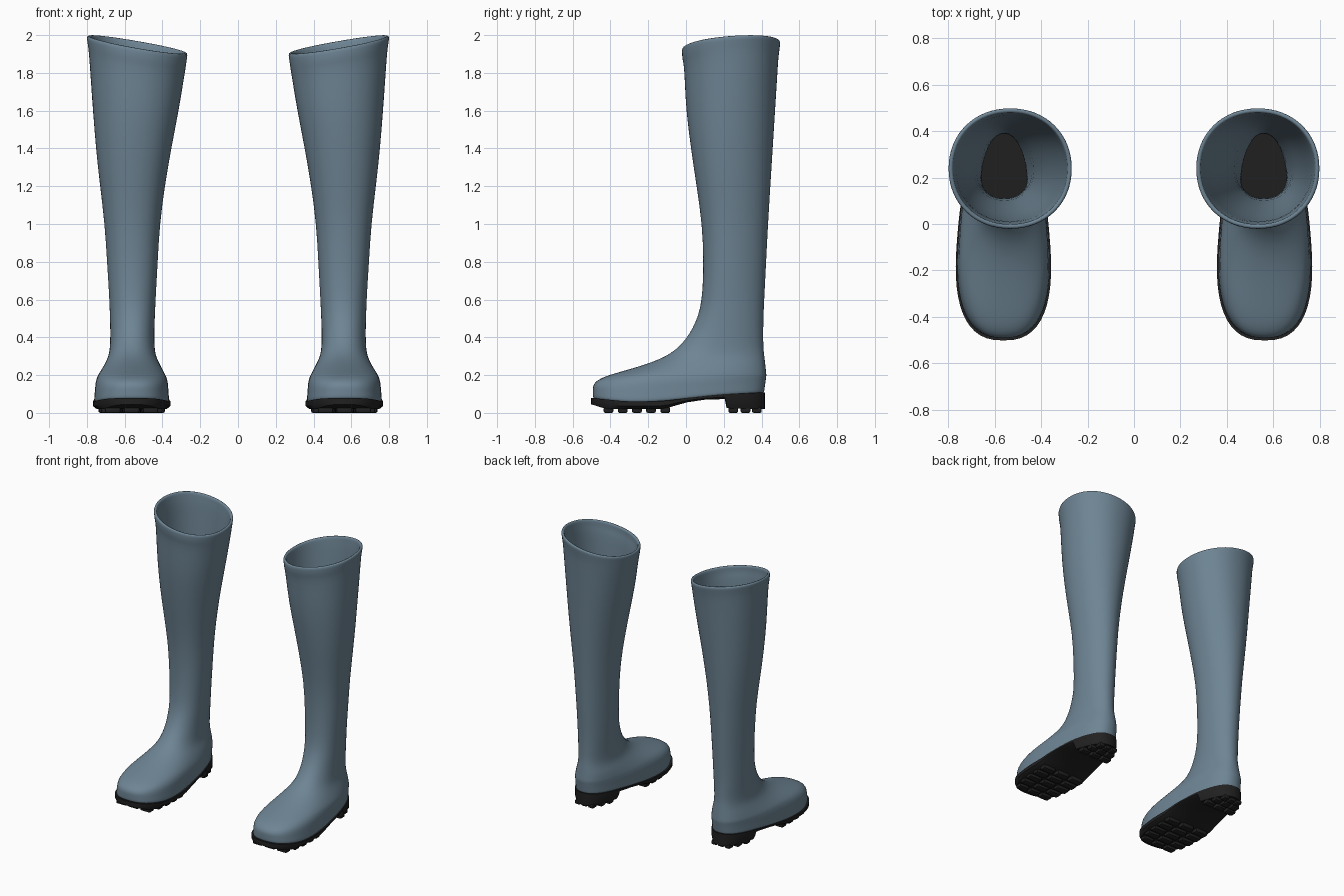
import bpy, bmesh, math
from mathutils import Matrix

if "Cube" in bpy.data.objects:
    bpy.data.objects.remove(bpy.data.objects["Cube"], do_unlink=True)


def material(name, colour):
    m = bpy.data.materials.new(name)
    m.use_nodes = True
    m.diffuse_color = colour
    m.node_tree.nodes["Principled BSDF"].inputs["Base Color"].default_value = colour
    return m


blue = material("slate blue rubber", (0.155, 0.232, 0.295, 1))
black = material("black rubber", (0.015, 0.015, 0.015, 1))

# Shaft and foot profiles, each as (height, position)
FRONT = [(.09, -.495), (.15, -.495), (.17, -.48), (.185, -.45), (.2, -.41), (.22, -.34),
         (.25, -.235), (.28, -.15), (.31, -.09), (.35, -.035), (.42, .02), (.48, .05),
         (.55, .075), (.65, .088), (.8, .092), (1, .085), (1.2, .055), (1.4, .025),
         (1.6, 0), (1.86, -.012), (1.9, -.024), (1.95, -.022)]
BACK = [(.09, .415), (.2, .428), (.35, .41), (.5, .41), (1, .435), (1.4, .46), (1.86, .49), (1.95, .502)]
INNER = [(.09, .37), (.17, .375), (.2, .385), (.25, .41), (.3, .435), (.37, .445), (.6, .437),
         (1, .415), (1.2, .388), (1.4, .353), (1.6, .315), (1.86, .277), (1.95, .265)]
OUTER = [(.09, .757), (.17, .75), (.2, .74), (.25, .71), (.3, .685), (.37, .675), (.6, .68),
         (1, .705), (1.2, .73), (1.4, .753), (1.6, .77), (1.86, .79), (1.95, .803)]
ROUND = [(.09, 2.5), (.2, 2.4), (.35, 2.1), (1, 2.1), (1.95, 2.1)]
EGG = [(.09, .2), (.17, .16), (.25, .06), (.4, .05), (.7, .16), (1.2, .1), (1.8, 0)]
LEVELS = [.09, .11, .13, .15, .17, .185, .2, .22, .25, .28, .31, .35, .42, .48, .55, .65, .8,
          1, 1.2, 1.4, 1.6, 1.75, 1.86, 1.89, 1.93, 1.95]

# Sole edges seen from the side, as (y, height)
SOLE_TOP = [(-.5, .075), (-.3, .055), (-.1, .06), (0, .075), (.2, .095), (.42, .105)]
SOLE_BOTTOM = [(-.5, .045), (-.42, .02), (-.12, .02), (0, .055), (.1, .07), (.205, .073),
               (.215, .025), (.42, .02)]
SEGMENTS = 32


def lerp(table, v):
    """Piecewise linear lookup, clamped at both ends."""
    if v <= table[0][0]:
        return table[0][1]
    for (a, p), (b, q) in zip(table, table[1:]):
        if v <= b:
            return p + (q - p) * (v - a) / (b - a)
    return table[-1][1]


def power(v, e):
    return math.copysign(abs(v) ** e, v)


def finish(bm, name, mat, smooth_angle):
    mesh = bpy.data.meshes.new(name)
    bm.to_mesh(mesh)
    bm.free()
    mesh.materials.append(mat)
    obj = bpy.data.objects.new(name, mesh)
    bpy.context.collection.objects.link(obj)
    bpy.ops.object.select_all(action="DESELECT")
    obj.select_set(True)
    bpy.context.view_layer.objects.active = obj
    bpy.ops.object.shade_smooth_by_angle(angle=math.radians(smooth_angle))
    return obj


def ring(z, side):
    """Egg-shaped cross-section of the boot at one height."""
    front, back, inner, outer = (lerp(t, z) for t in (FRONT, BACK, INNER, OUTER))
    e, egg = 2 / lerp(ROUND, z), lerp(EGG, z)
    foot = max(0, 1 - (z - .09) / .1)
    cuff = min(1, max(0, (z - 1.5) / .4))
    for k in range(SEGMENTS):
        t = math.tau * k / SEGMENTS
        c, s = power(math.cos(t), e), power(math.sin(t), e)
        x = (inner + outer) / 2 + (outer - inner) / 2 * c * (1 - egg * s)
        y = (front + back) / 2 + (back - front) / 2 * s
        lift = foot * (lerp(SOLE_TOP, y) - .09) + cuff * (.045 * c + .018 * s)
        yield side * x, y, z + lift


def boot_shell(side, name):
    bm = bmesh.new()
    rows = [[bm.verts.new(p) for p in ring(z, side)] for z in LEVELS]
    for low, high in zip(rows, rows[1:]):
        for k in range(SEGMENTS):
            n = (k + 1) % SEGMENTS
            quad = [low[k], low[n], high[n], high[k]]
            bm.faces.new(quad if side > 0 else quad[::-1])
    obj = finish(bm, name, blue, 180)
    wall = obj.modifiers.new("wall", "SOLIDIFY")
    wall.thickness = .02
    wall.offset = -1
    soft = obj.modifiers.new("soft", "SUBSURF")
    soft.levels = soft.render_levels = 1


def half_width(y):
    s = max(-1, min(1, (y + .042) / .46))
    n = 2.5
    return .196 * (1 - abs(s) ** n) ** (1 / n) * (1 - .2 * s) + .002


def boot_sole(side, name):
    centre = side * .563
    bm = bmesh.new()
    stations = [-.042 - .46 * math.cos(math.pi * k / 30) for k in range(31)] + [.205, .215]
    loops = []
    for y in sorted(stations):
        w, top, low = half_width(y), lerp(SOLE_TOP, y) + .004, lerp(SOLE_BOTTOM, y)
        mid = low + (top - low) * .4
        half = [(w * .9, low), (w, mid), (w, top)]
        section = half + [(-x, z) for x, z in reversed(half)]
        loops.append([bm.verts.new((centre + x, y, z)) for x, z in section])
    for a, b in zip(loops, loops[1:]):
        for k in range(6):
            n = (k + 1) % 6
            bm.faces.new((a[k], a[n], b[n], b[k]))
    bm.faces.new(loops[0])
    bm.faces.new(loops[-1][::-1])
    bmesh.ops.recalc_face_normals(bm, faces=bm.faces)
    finish(bm, name, black, 40)


def boot_tread(side, name):
    centre = side * .563
    bm = bmesh.new()
    rows = [-.41 + .075 * k for k in range(5)] + [.25, .315, .375]
    for y in rows:
        w = half_width(y) * .92
        for k in range(3):
            x = centre + (k - 1) * w * .66
            place = Matrix.Translation((x, y, .016)) @ Matrix.Diagonal((w * .54, .052, .032, 1))
            bmesh.ops.create_cube(bm, size=1, matrix=place)
    bmesh.ops.bevel(bm, geom=bm.edges[:], offset=.009, segments=2, affect="EDGES", profile=.5)
    finish(bm, name, black, 40)


for side, word in ((1, "left"), (-1, "right")):
    boot_shell(side, word + "_boot_shell")
    boot_sole(side, word + "_boot_sole")
    boot_tread(side, word + "_boot_tread")
